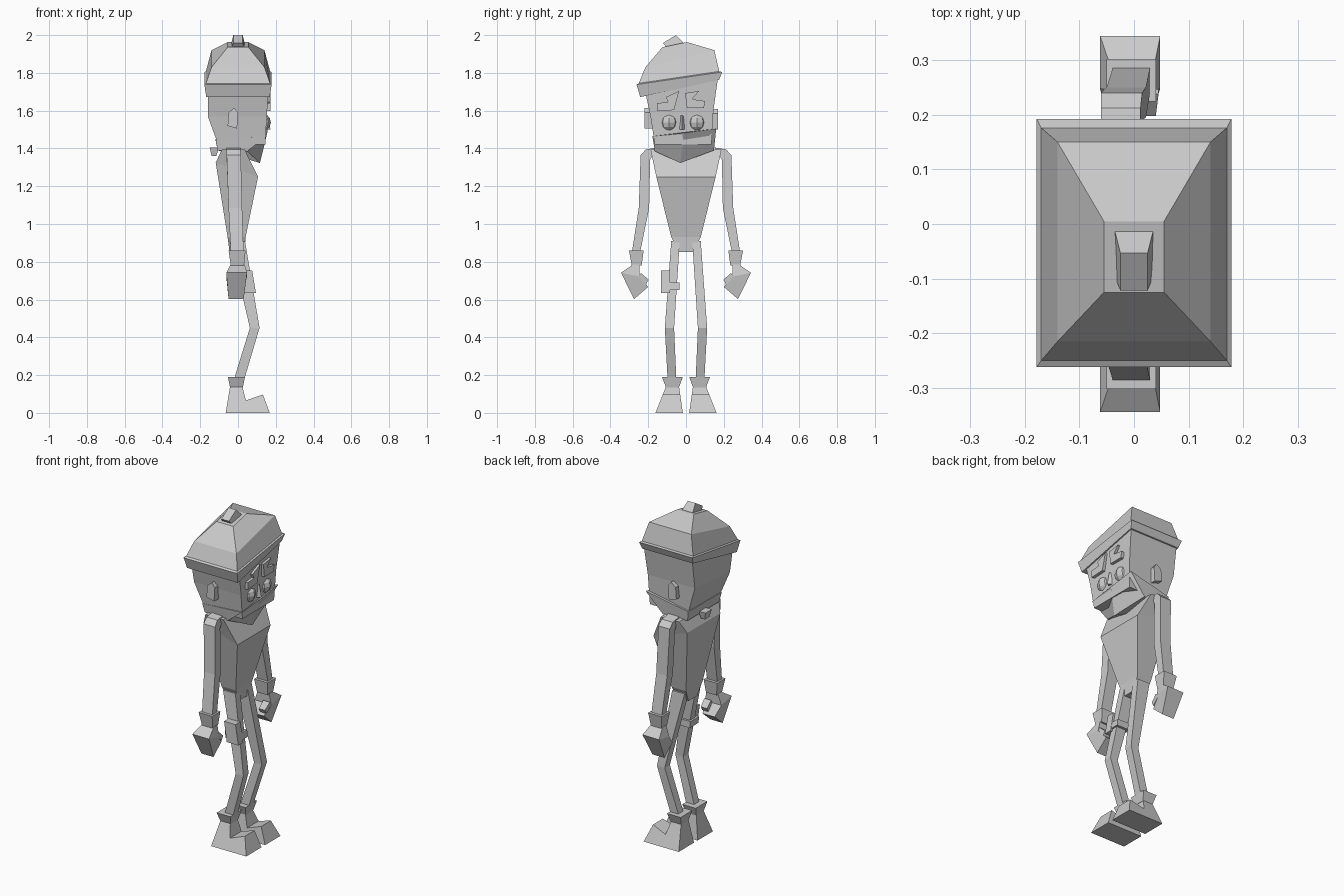
import bpy
import bmesh
from mathutils import Matrix

cube = bpy.data.objects.get("Cube")
if cube:
    bpy.data.objects.remove(cube, do_unlink=True)

grey = bpy.data.materials.new("light_grey")
grey.use_nodes = True
COLOUR = (0.6, 0.6, 0.6, 1)
grey.diffuse_color = COLOUR
grey.node_tree.nodes["Principled BSDF"].inputs["Base Color"].default_value = COLOUR


def finish(name, bm):
    """Turn a bmesh into a flat shaded object."""
    bmesh.ops.recalc_face_normals(bm, faces=bm.faces)
    mesh = bpy.data.meshes.new(name)
    bm.to_mesh(mesh)
    bm.free()
    mesh.materials.append(grey)
    obj = bpy.data.objects.new(name, mesh)
    bpy.context.collection.objects.link(obj)
    return obj


def bridge(name, loops):
    """Skin a stack of equal point loops and cap both ends."""
    bm = bmesh.new()
    rows = [[bm.verts.new(p) for p in loop] for loop in loops]
    n = len(rows[0])
    for a, b in zip(rows, rows[1:]):
        for i in range(n):
            j = (i + 1) % n
            bm.faces.new((a[i], a[j], b[j], b[i]))
    bm.faces.new(rows[0])
    bm.faces.new(rows[-1])
    return finish(name, bm)


def ring(x0, x1, y0, z0, y1, z1, lift=0):
    """Four corners; heights differ per side, lift raises the front edge."""
    return [(x0, y0, z0), (x1, y0, z0 + lift), (x1, y1, z1 + lift), (x0, y1, z1)]


def loft(name, *rings):
    return bridge(name, [ring(*r) for r in rings])


def flat(x0, x1, y0, y1, z):
    return (x0, x1, y0, z, y1, z)


def mirrored(obj):
    """Copy a left part to the other side."""
    bm = bmesh.new()
    bm.from_mesh(obj.data)
    bmesh.ops.transform(bm, matrix=Matrix.Scale(-1, 4, (0, 1, 0)), verts=bm.verts)
    finish(obj.name + "_mirrored", bm)


# Head and hat, tipped to one side
loft("head",
     (-.105, .145, -.165, 1.42, .135, 1.42),
     (-.16, .152, -.188, 1.57, .145, 1.6),
     (-.16, .162, -.218, 1.71, .17, 1.78))
loft("hat",
     (-.168, .168, -.242, 1.672, .175, 1.763),
     (-.178, .178, -.262, 1.738, .192, 1.805),
     (-.17, .17, -.25, 1.745, .176, 1.808),
     (-.14, .14, -.215, 1.83, .15, 1.92),
     (-.055, .055, -.125, 1.936, .005, 1.963))
loft("hat_nub",
     (-.037, .037, -.09, 1.92, -.005, 1.95),
     (-.025, .025, -.122, 1.958, -.053, 2.0))

# Ears
for name, inner, outer, z in (("right_ear", -.17, -.22, 1.56), ("left_ear", .13, .17, 1.555)):
    outline = [(-.055, -.04), (-.005, -.055), (0, .03), (-.02, .055), (-.05, .03)]
    bridge(name, [[(x, y, z + dz) for x, dz in outline] for y in (inner, outer)])

# Eyes
for name, y in (("right_eye", -.09), ("left_eye", .058)):
    bm = bmesh.new()
    bmesh.ops.create_uvsphere(bm, u_segments=8, v_segments=6, radius=.047)
    bmesh.ops.translate(bm, vec=(.127, y, 1.538), verts=bm.verts)
    finish(name, bm)

# Nose wedge
bridge("nose", [[(.14, -.04, z), (x, -.022, z), (.14, -.004, z)]
                for z, x in ((1.5, .172), (1.575, .158))])

# Angled eyebrows
brows = {
    "right_eyebrow": [(-.153, 1.64), (-.095, 1.645), (-.106, 1.672),
                      (-.037, 1.704), (-.063, 1.603), (-.153, 1.598)],
    "left_eyebrow": [(-.005, 1.693), (.069, 1.704), (.032, 1.661),
                     (.1, 1.651), (.095, 1.614), (.005, 1.614)],
}
for name, outline in brows.items():
    bridge(name, [[(x, y, z) for y, z in outline] for x in (.145, .172)])

# Face scarf with pointed front, and its knot behind
bridge("scarf", [
    [(-.108, -.16, 1.39), (.05, -.165, 1.385), (.116, -.03, 1.323),
     (.05, .148, 1.39), (-.108, .14, 1.39)],
    [(-.118, -.17, 1.445), (.15, -.178, 1.465), (.155, -.01, 1.482),
     (.155, .16, 1.505), (-.12, .15, 1.45)]])
loft("scarf_knot", flat(-.14, -.115, -.02, .02, 1.36), flat(-.15, -.1, -.03, .03, 1.405))

# Torso tapering to the hips
loft("torso",
     flat(-.045, .035, -.04, .04, .853),
     flat(-.055, .04, -.078, .078, .93),
     flat(-.118, .106, -.157, .157, 1.325) + (-.075,),
     flat(-.085, .035, -.188, .188, 1.395))
loft("neck", flat(-.06, .04, -.07, .07, 1.37), flat(-.06, .04, -.07, .07, 1.44))

# Arms
mirrored(loft("left_arm",
              flat(-.038, .03, .245, .288, .84),
              flat(-.05, .022, .195, .25, 1.085),
              (-.06, .015, .19, 1.34, .24, 1.365),
              (-.06, .012, .15, 1.405, .212, 1.395)))
mirrored(loft("left_sleeve_cuff",
              flat(-.038, .032, .235, .287, .78),
              flat(-.05, .04, .224, .302, .86)))
mirrored(loft("left_hand",
              (-.05, .03, .2, .667, .275, .603),
              (-.062, .048, .247, .722, .344, .742),
              (-.04, .035, .245, .785, .28, .785)))
mirrored(loft("left_thumb",
              (.0, .04, .198, .705, .212, .68),
              (.0, .045, .238, .74, .255, .715)))

# Legs bent at the knee
mirrored(loft("left_leg",
              flat(-.03, .025, .05, .096, .15),
              flat(.063, .114, .063, .112, .45),
              flat(-.045, .037, .033, .078, .91)))

# Boots, wider toward the sole
mirrored(loft("left_boot_cuff",
              flat(-.042, .026, .037, .106, .135),
              flat(-.053, .037, .017, .127, .19)))
side = [(-.065, 0), (.168, 0), (.132, .097), (.042, .066), (.023, .14), (-.042, .14)]
inside, outside = [], []
for x, z in side:
    spread = 1 - z / .14
    inside.append((x, .037 - .02 * spread, z))
    outside.append((x, .106 + .056 * spread, z))
mirrored(bridge("left_boot", [inside, outside]))

# Thigh pouch and strap
loft("pouch", flat(.018, .095, -.132, -.085, .635), flat(.0, .075, -.132, -.085, .755))
loft("pouch_strap", flat(.0, .09, -.118, -.035, .65), flat(-.005, .085, -.118, -.035, .69))
